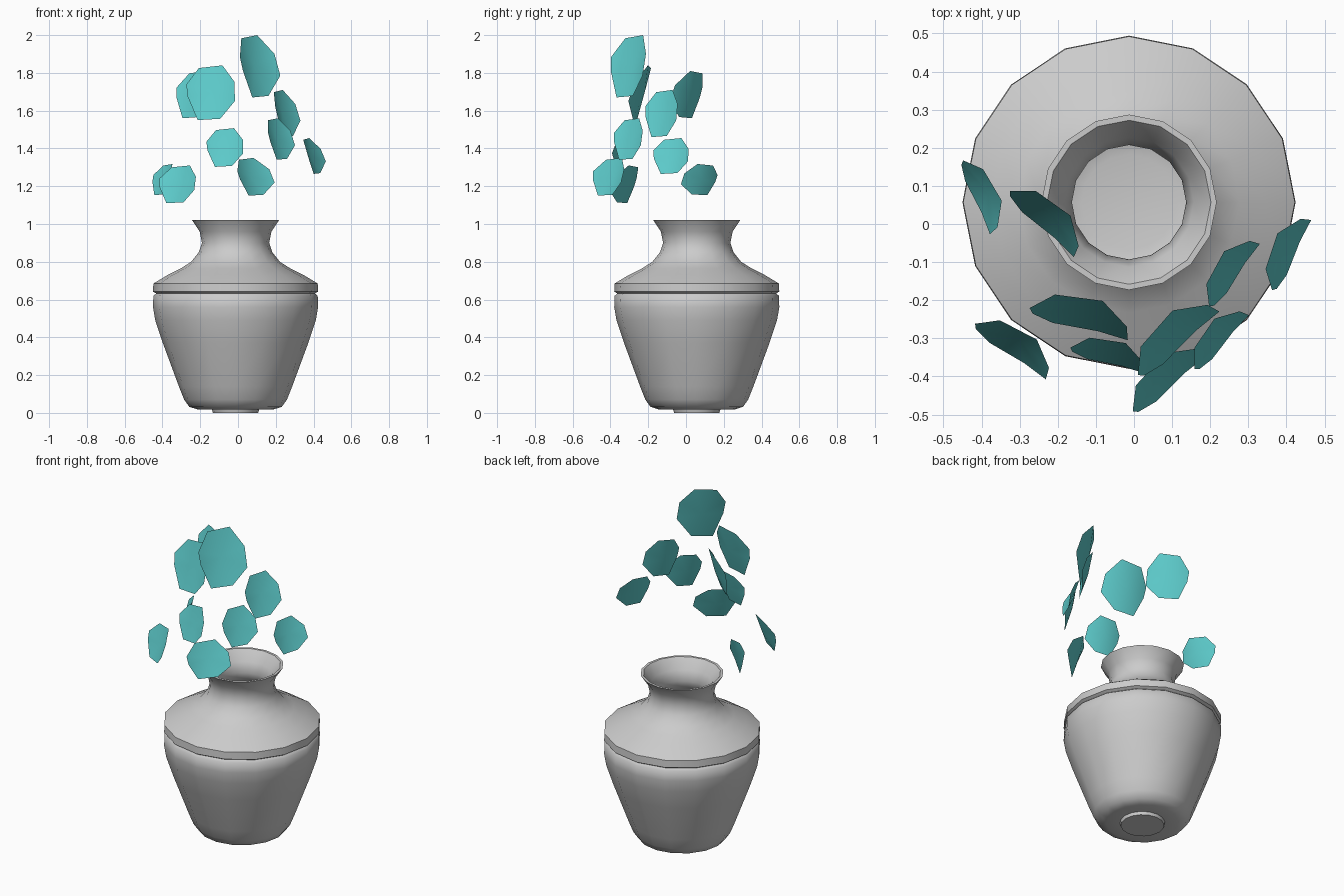
import bpy, bmesh, math
from mathutils import Vector, Matrix

old = bpy.data.objects.get("Cube")
if old:
    bpy.data.objects.remove(old)


def material(name, rgb):
    m = bpy.data.materials.new(name)
    m.use_nodes = True
    m.diffuse_color = (*rgb, 1)
    m.node_tree.nodes["Principled BSDF"].inputs["Base Color"].default_value = (*rgb, 1)
    return m


clay = material("grey clay", (0.6, 0.6, 0.6))
teal = material("teal petal", (0.11, 0.6, 0.6))


def add_object(name, bm, mat, angle):
    mesh = bpy.data.meshes.new(name)
    bm.to_mesh(mesh)
    bm.free()
    mesh.materials.append(mat)
    ob = bpy.data.objects.new(name, mesh)
    bpy.context.collection.objects.link(ob)
    bpy.ops.object.select_all(action="DESELECT")
    ob.select_set(True)
    bpy.context.view_layer.objects.active = ob
    bpy.ops.object.shade_smooth_by_angle(angle=math.radians(angle))
    return ob


# Vase: one profile (radius, height), from the foot up, over the rim and down inside
profile = [
    (0, 0), (0.12, 0), (0.125, 0.018), (0.2, 0.018), (0.245, 0.032), (0.272, 0.07),
    (0.30, 0.14), (0.385, 0.37), (0.425, 0.49), (0.437, 0.56), (0.435, 0.62),
    (0.42, 0.632), (0.437, 0.642), (0.435, 0.685), (0.36, 0.73), (0.29, 0.765),
    (0.235, 0.80), (0.195, 0.85), (0.178, 0.90), (0.19, 0.96), (0.23, 1.02),
    (0.215, 1.02), (0.17, 0.96), (0.15, 0.90), (0.17, 0.85), (0.25, 0.77),
    (0.40, 0.66), (0.40, 0.5), (0.27, 0.14), (0.22, 0.06), (0.125, 0.04), (0, 0.04),
]
SIDES = 16
bm = bmesh.new()
verts = [bm.verts.new((r, 0, z)) for r, z in profile]
edges = [bm.edges.new(pair) for pair in zip(verts, verts[1:])]
bmesh.ops.spin(bm, geom=verts + edges, cent=(0, 0, 0), axis=(0, 0, 1),
               angle=math.tau, steps=SIDES, use_merge=True)
bmesh.ops.remove_doubles(bm, verts=bm.verts, dist=0.0005)
bmesh.ops.recalc_face_normals(bm, faces=bm.faces)
vase = add_object("vase", bm, clay, 50)
vase.location = (-0.013, 0.057, 0)

# Petals: a cupped octagon fan, leaning back at the top
outline = [(-1, 0.3), (-0.58, 0.9), (0.35, 1), (0.92, 0.4),
           (1, -0.3), (0.4, -0.95), (-0.5, -1), (-0.92, -0.15)]
# centre x, y, z, turn in degrees, width, height
petals = [
    (0.117, -0.305, 1.835, 43, 0.27, 0.33),
    (-0.235, 0.0, 1.685, -41, 0.24, 0.25),
    (-0.145, -0.245, 1.695, -13, 0.27, 0.29),
    (0.26, -0.13, 1.585, 56, 0.21, 0.25),
    (0.23, -0.305, 1.45, 50, 0.20, 0.22),
    (0.405, -0.08, 1.36, 66, 0.21, 0.19),
    (-0.07, -0.345, 1.405, -14, 0.205, 0.205),
    (0.095, -0.41, 1.25, 42, 0.245, 0.20),
    (-0.32, -0.33, 1.21, -33, 0.235, 0.20),
    (-0.40, 0.07, 1.235, -65, 0.205, 0.165),
]
for x, y, z, turn, width, height in petals:
    bm = bmesh.new()
    spin = Matrix.Rotation(math.radians(turn), 3, "Z")

    def point(u, v, cup):
        forward = (cup - 0.3 * v) * width / 2
        return spin @ Vector((u * width / 2, -forward, v * height / 2))

    rim = [bm.verts.new(point(u, v, 0.28 * u * u)) for u, v in outline]
    hub = bm.verts.new(point(0, 0, -0.05))
    for a, b in zip(rim, rim[1:] + rim[:1]):
        bm.faces.new((hub, b, a))
    # Centre the bounds on the placement
    mid = Vector([(min(v.co[i] for v in rim) + max(v.co[i] for v in rim)) / 2 for i in range(3)])
    bmesh.ops.translate(bm, verts=bm.verts, vec=Vector((x, y, z)) - mid)
    bmesh.ops.reverse_faces(bm, faces=bm.faces)
    add_object("petal", bm, teal, 30)
